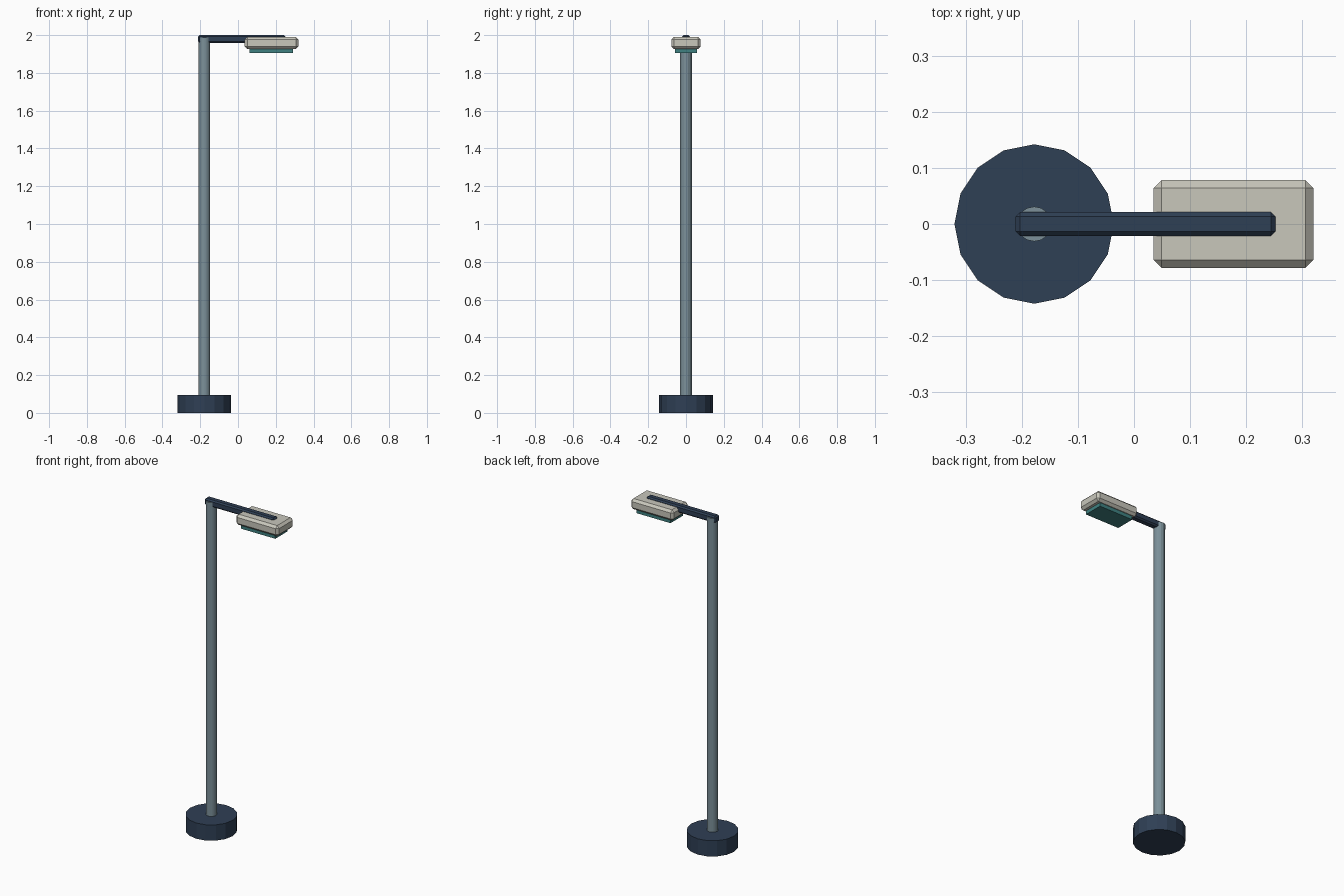
import bpy

if "Cube" in bpy.data.objects:
    bpy.data.objects.remove(bpy.data.objects["Cube"])


def material(name, rgb):
    m = bpy.data.materials.new(name)
    m.diffuse_color = (*rgb, 1)
    m.use_nodes = True
    m.node_tree.nodes["Principled BSDF"].inputs["Base Color"].default_value = m.diffuse_color
    return m


navy = material("navy", (0.028, 0.05, 0.09))
steel = material("steel", (0.2, 0.28, 0.32))
cream = material("cream", (0.58, 0.57, 0.5))
teal = material("teal", (0.05, 0.22, 0.22))


def cylinder(name, x, radius, z0, z1, sides, mat):
    bpy.ops.mesh.primitive_cylinder_add(
        vertices=sides, radius=radius, depth=z1 - z0, location=(x, 0, (z0 + z1) / 2))
    ob = bpy.context.object
    ob.name = name
    ob.data.materials.append(mat)
    return ob


def box(name, x0, x1, half_y, z0, z1, mat, bevel=0):
    bpy.ops.mesh.primitive_cube_add(size=1, location=((x0 + x1) / 2, 0, (z0 + z1) / 2))
    ob = bpy.context.object
    ob.name = name
    ob.scale = (x1 - x0, half_y * 2, z1 - z0)
    bpy.ops.object.transform_apply(location=False, rotation=False, scale=True)
    ob.data.materials.append(mat)
    if bevel:
        mod = ob.modifiers.new("chamfer", "BEVEL")
        mod.width = bevel
        mod.segments = 1
    return ob


# Foot and upright pole
cylinder("base", -0.178, 0.142, 0, 0.095, 16, navy)
cylinder("pole", -0.178, 0.031, 0.06, 1.988, 16, steel)

# Horizontal arm, running over the lamp housing
box("arm", -0.211, 0.252, 0.021, 1.958, 2.0, navy, 0.008)

# Lamp housing with the light panel underneath
box("lamp_housing", 0.035, 0.32, 0.078, 1.926, 1.99, cream, 0.014)
box("light_panel", 0.062, 0.29, 0.059, 1.904, 1.93, teal)
